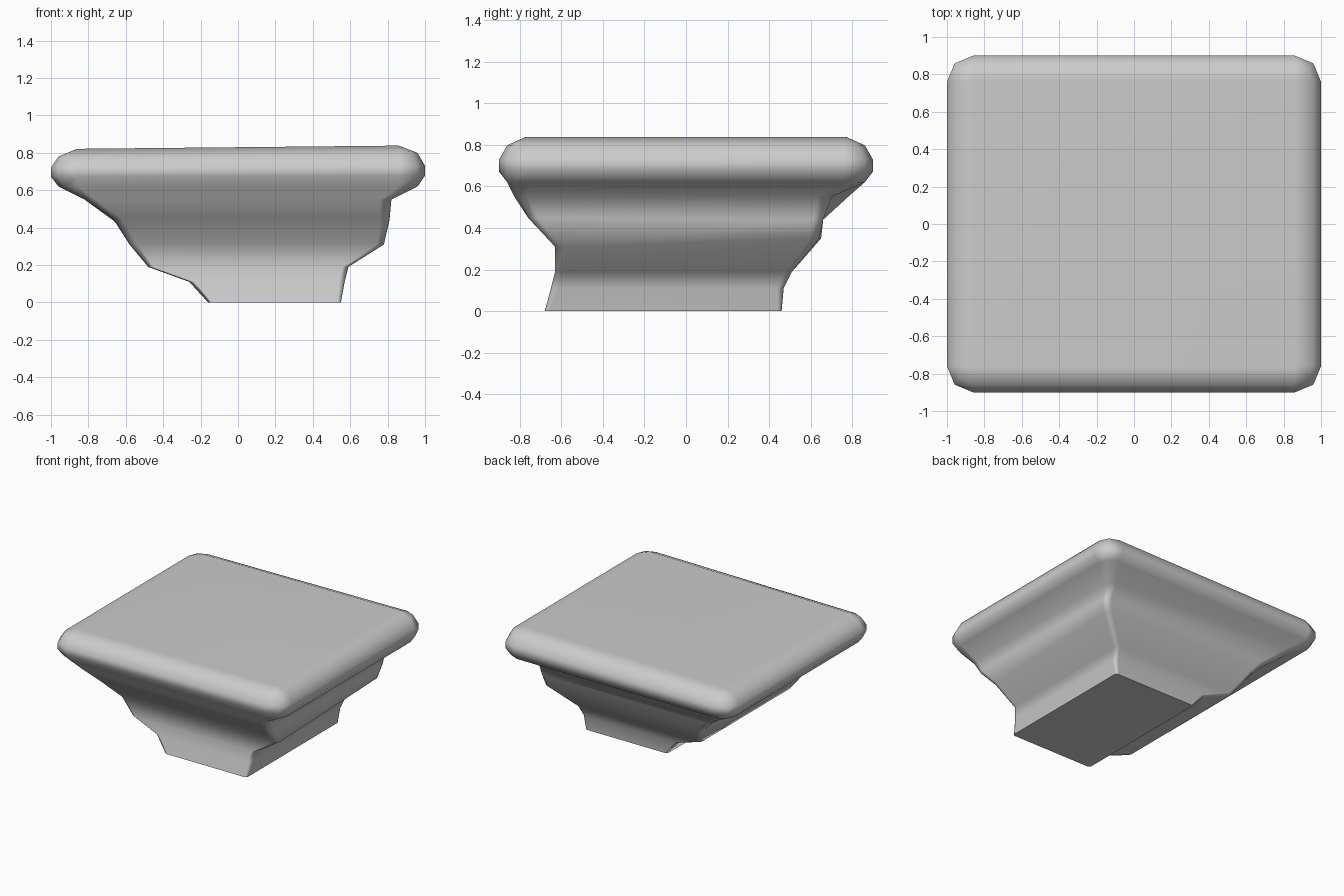
import bpy, bmesh, math

if "Cube" in bpy.data.objects:
    bpy.data.objects.remove(bpy.data.objects["Cube"])

# Cross-sections from foot to top:
# x-, x+, y-, y+ (at x- corner), y+ (at x+ corner), z front, z back, x tilt, corner radius
rings = [
    (-0.16, 0.55, -0.68, 0.46, 0.46, 0.00, 0.00, 0.00, 0.02),
    (-0.26, 0.57, -0.65, 0.47, 0.47, 0.11, 0.11, 0.00, 0.03),
    (-0.48, 0.59, -0.63, 0.51, 0.51, 0.19, 0.19, 0.00, 0.03),
    (-0.58, 0.78, -0.63, 0.65, 0.64, 0.31, 0.35, 0.00, 0.04),
    (-0.67, 0.81, -0.76, 0.66, 0.66, 0.45, 0.44, 0.00, 0.05),
    (-0.82, 0.82, -0.825, 0.78, 0.70, 0.55, 0.55, 0.00, 0.06),
    (-0.96, 0.96, -0.86, 0.86, 0.86, 0.62, 0.62, 0.00, 0.10),
    (-1.00, 1.00, -0.90, 0.90, 0.90, 0.675, 0.675, 0.003, 0.14),
    (-1.00, 1.00, -0.90, 0.90, 0.90, 0.725, 0.725, 0.005, 0.14),
    (-0.96, 0.96, -0.86, 0.86, 0.86, 0.79, 0.79, 0.01, 0.10),
    (-0.86, 0.86, -0.77, 0.77, 0.77, 0.83, 0.83, 0.01, 0.01),
]


def ring_points(x0, x1, y0, yl, yr, zf, zb, tilt, r):
    """Rectangle with two-segment rounded corners, counter-clockwise."""
    corners = [(x0, y0, zf, 1, 1), (x1, y0, zf, -1, 1),
               (x1, yr, zb, -1, -1), (x0, yl, zb, 1, -1)]
    pts = []
    for i, (x, y, z, sx, sy) in enumerate(corners):
        cx, cy = x + sx * r, y + sy * r
        for k in range(3):
            a = math.pi + i * math.pi / 2 + k * math.pi / 4
            px, py = cx + r * math.cos(a), cy + r * math.sin(a)
            pts.append((px, py, z + tilt * px))
    return pts


# Moulded block with rounded slab, lofted through the sections
bm = bmesh.new()
loops = [[bm.verts.new(p) for p in ring_points(*s)] for s in rings]
for a, b in zip(loops, loops[1:]):
    n = len(a)
    for i in range(n):
        j = (i + 1) % n
        bm.faces.new((a[i], a[j], b[j], b[i]))
bm.faces.new(loops[0][::-1])
bm.faces.new(loops[-1])
bmesh.ops.recalc_face_normals(bm, faces=bm.faces)
mesh = bpy.data.meshes.new("moulded_slab")
bm.to_mesh(mesh)
bm.free()
obj = bpy.data.objects.new("moulded_slab", mesh)
bpy.context.collection.objects.link(obj)

bpy.context.view_layer.objects.active = obj
obj.select_set(True)
bpy.ops.object.shade_smooth_by_angle(angle=math.radians(65))

# Weighted normals keep the large faces flat-looking
mod = obj.modifiers.new("weighted_normals", 'WEIGHTED_NORMAL')
mod.keep_sharp = True
